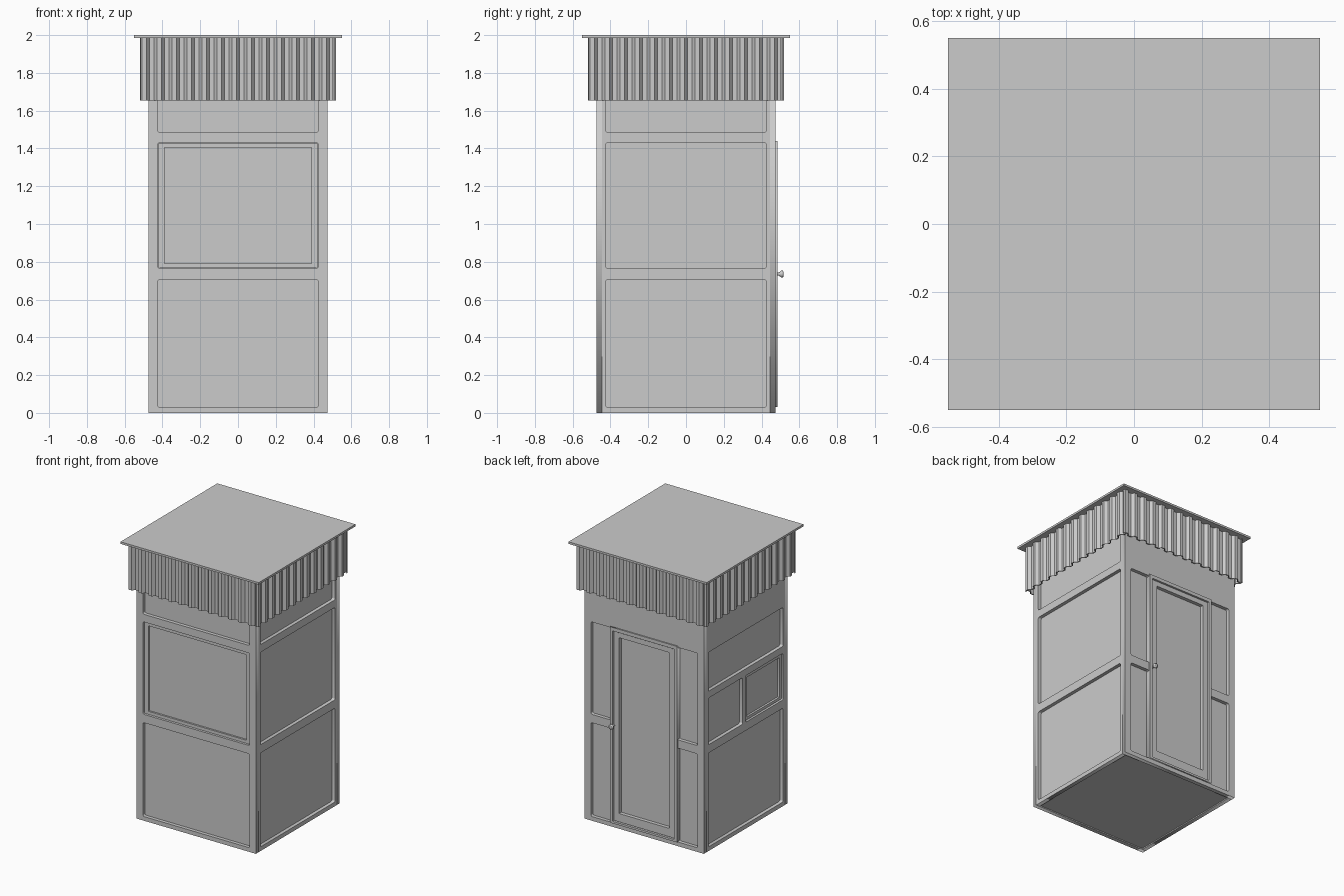
import bpy, bmesh, math
from mathutils import Matrix

if "Cube" in bpy.data.objects:
    bpy.data.objects.remove(bpy.data.objects["Cube"])

# Each wall is drawn flat (u across, v up, w outward) then turned into place
SIDES = {"front": 0, "right": 90, "back": 180, "left": 270}


def side_matrix(side):
    return Matrix.Rotation(math.radians(SIDES[side]), 4, 'Z') @ Matrix.Rotation(math.pi / 2, 4, 'X')


def link_mesh(name, bm):
    bmesh.ops.remove_doubles(bm, verts=bm.verts, dist=1e-5)
    bmesh.ops.recalc_face_normals(bm, faces=bm.faces)
    me = bpy.data.meshes.new(name)
    bm.to_mesh(me)
    bm.free()
    ob = bpy.data.objects.new(name, me)
    bpy.context.collection.objects.link(ob)
    return ob


def rect_points(u0, v0, u1, v1, r):
    if r == 0:
        return [(u0, v0), (u1, v0), (u1, v1), (u0, v1)]
    pts = []
    corners = [(u1 - r, v1 - r), (u0 + r, v1 - r), (u0 + r, v0 + r), (u1 - r, v0 + r)]
    for i, (cu, cv) in enumerate(corners):
        for k in range(4):
            a = math.radians(90 * i + 30 * k)
            pts.append((cu + r * math.cos(a), cv + r * math.sin(a)))
    return pts


def plate(name, side, outer, holes, w0, w1, hole_r=0.012):
    """Flat plate with rounded rectangular openings, standing on one side."""
    cu = bpy.data.curves.new(name, 'CURVE')
    cu.dimensions = '2D'
    cu.fill_mode = 'BOTH'
    cu.extrude = (w1 - w0) / 2
    for i, rc in enumerate([outer] + holes):
        pts = rect_points(*rc, 0 if i == 0 else hole_r)
        sp = cu.splines.new('POLY')
        sp.points.add(len(pts) - 1)
        for p, (u, v) in zip(sp.points, pts):
            p.co = (u, v, 0, 1)
        sp.use_cyclic_u = True
    tmp = bpy.data.objects.new(name + "_outline", cu)
    bpy.context.collection.objects.link(tmp)
    dg = bpy.context.evaluated_depsgraph_get()
    me = bpy.data.meshes.new_from_object(tmp.evaluated_get(dg))
    bm = bmesh.new()
    bm.from_mesh(me)
    bpy.data.objects.remove(tmp)
    bpy.data.meshes.remove(me)
    bm.transform(side_matrix(side) @ Matrix.Translation((0, 0, (w0 + w1) / 2)))
    return link_mesh(name, bm)


def box(name, x0, x1, y0, y1, z0, z1):
    bm = bmesh.new()
    bmesh.ops.create_cube(bm, size=1)
    bm.transform(Matrix.Translation(((x0 + x1) / 2, (y0 + y1) / 2, (z0 + z1) / 2))
                 @ Matrix.Diagonal((x1 - x0, y1 - y0, z1 - z0, 1)))
    return link_mesh(name, bm)


# Wall frames: openings per side
low = (-0.425, 0.03, 0.425, 0.705)
mid = (-0.425, 0.765, 0.425, 1.43)
top = (-0.425, 1.485, 0.425, 1.9)
openings = {
    "front": [low, mid, top],
    "right": [low, mid, top],
    "left": [low, (-0.425, 1.15, 0.425, 1.43),
             (-0.425, 0.765, -0.035, 1.10), (0.0, 0.765, 0.425, 1.10)],
    "back": [(-0.255, 0.035, 0.255, 1.425)]
            + [(s * 0.345 - 0.08, v0, s * 0.345 + 0.08, v1)
               for s in (-1, 1) for v0, v1 in ((0.03, 0.705), (0.765, 1.43))],
}
for side, holes in openings.items():
    half = 0.475 if side in ("front", "back") else 0.445
    plate(side + "_frame", side, (-half, 0, half, 1.985), holes, 0.445, 0.475)
    plate(side + "_panel", side, (-0.44, 0.015, 0.44, 1.98), [], 0.438, 0.45)

# Window frames in the front and in the left side hatch
plate("front_window_frame", "front", (-0.42, 0.768, 0.42, 1.426),
      [(-0.39, 0.79, 0.39, 1.405)], 0.448, 0.463, 0.004)
plate("hatch_frame", "left", (0.0, 0.77, 0.42, 1.098),
      [(0.028, 0.79, 0.398, 1.075)], 0.448, 0.465, 0.004)

# Door jamb, leaf and knob
plate("door_jamb", "back", (-0.268, 0.03, 0.268, 1.44),
      [(-0.245, 0.045, 0.245, 1.415)], 0.45, 0.484, 0.004)
plate("door_leaf", "back", (-0.24, 0.05, 0.24, 1.41),
      [(-0.2, 0.11, 0.2, 1.375)], 0.448, 0.476, 0.004)
bm = bmesh.new()
rings = []
for w, r in [(0.47, 0.007), (0.49, 0.007), (0.506, 0.019), (0.513, 0.018), (0.516, 0.012)]:
    rings.append([bm.verts.new((-0.24 + r * math.cos(k * math.pi / 8),
                                0.735 + r * math.sin(k * math.pi / 8), w)) for k in range(16)])
for a, b in zip(rings, rings[1:]):
    for k in range(16):
        bm.faces.new((a[k], a[(k + 1) % 16], b[(k + 1) % 16], b[k]))
bm.faces.new(rings[0])
bm.faces.new(rings[-1])
bm.transform(side_matrix("back"))
knob = link_mesh("door_knob", bm)
for p in knob.data.polygons:
    p.use_smooth = len(p.vertices) == 4

# Floor and roof
box("floor", -0.45, 0.45, -0.45, 0.45, 0.008, 0.03)
box("roof", -0.55, 0.55, -0.55, 0.55, 1.985, 2.0)

# Corrugated fascia sheets under the roof edge
PERIODS, STEPS, HALF = 13, 10, 0.515
for side in SIDES:
    bm = bmesh.new()
    prev = None
    n = PERIODS * STEPS
    for i in range(n + 1):
        wave = max(-1, min(1, 1.8 * math.sin(2 * math.pi * i / STEPS)))
        w = 0.508 + 0.01 * wave
        u = -HALF + 2 * HALF * i / n
        cur = [bm.verts.new(c) for c in ((u, 1.655, w), (u, 1.99, w),
                                         (u, 1.99, w - 0.008), (u, 1.655, w - 0.008))]
        if prev:
            for k in range(4):
                bm.faces.new((prev[k], cur[k], cur[(k + 1) % 4], prev[(k + 1) % 4]))
        if i in (0, n):
            bm.faces.new(cur)
        prev = cur
    bm.transform(side_matrix(side))
    link_mesh(side + "_fascia", bm)
